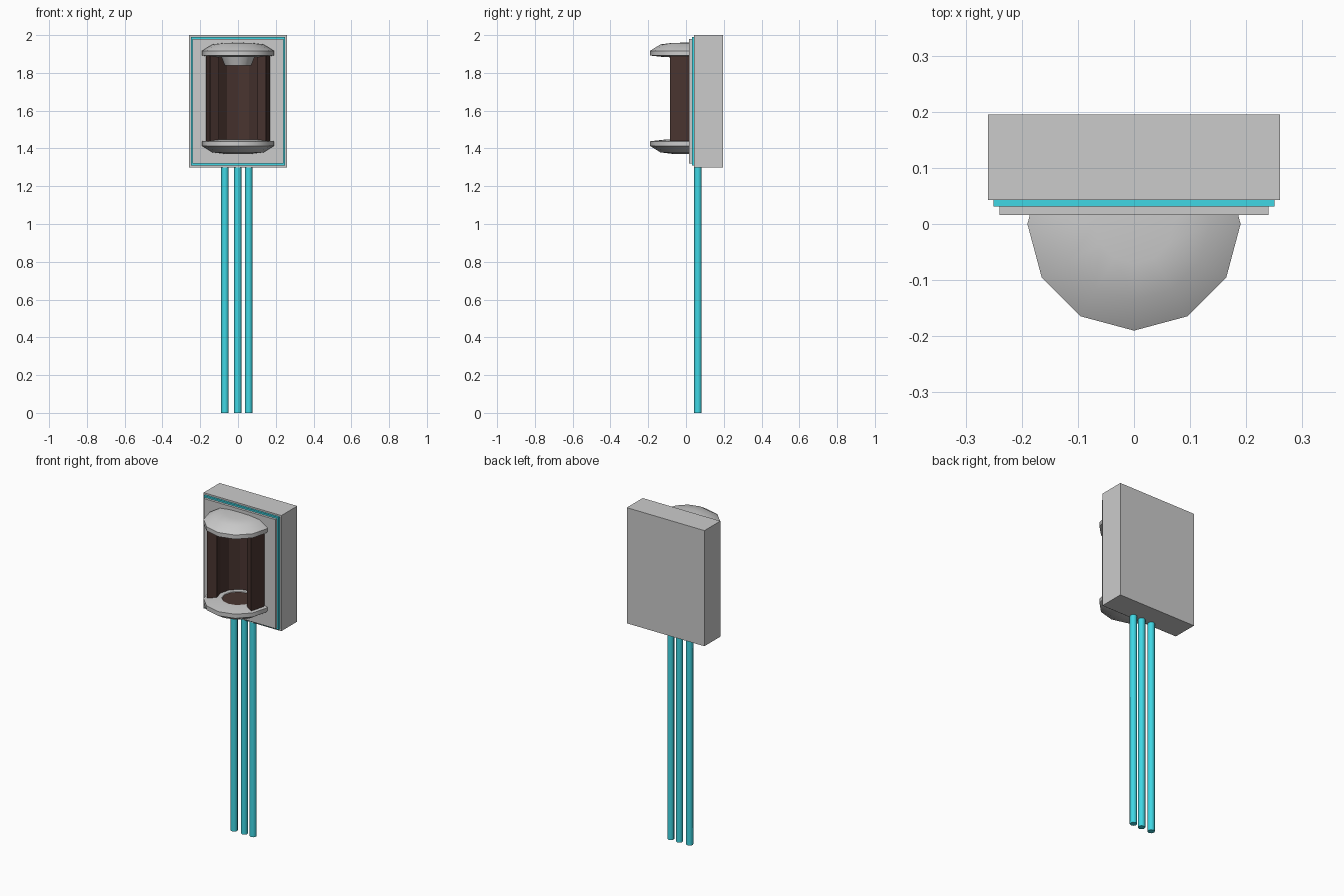
import bpy, bmesh, math

if "Cube" in bpy.data.objects:
    bpy.data.objects.remove(bpy.data.objects["Cube"])

TAU = math.tau


def material(name, rgb):
    m = bpy.data.materials.new(name)
    m.diffuse_color = (*rgb, 1)
    m.use_nodes = True
    m.node_tree.nodes["Principled BSDF"].inputs["Base Color"].default_value = m.diffuse_color
    return m


TEAL = material("teal", (0.05, 0.68, 0.78))
BROWN = material("dark_brown", (0.065, 0.034, 0.029))


def finish(bm, name, mat=None, smooth=None):
    bmesh.ops.recalc_face_normals(bm, faces=bm.faces)
    me = bpy.data.meshes.new(name)
    bm.to_mesh(me)
    bm.free()
    ob = bpy.data.objects.new(name, me)
    bpy.context.collection.objects.link(ob)
    if mat:
        me.materials.append(mat)
    if smooth:
        bpy.ops.object.select_all(action='DESELECT')
        ob.select_set(True)
        bpy.context.view_layer.objects.active = ob
        bpy.ops.object.shade_smooth_by_angle(angle=math.radians(smooth))
    return ob


def box(name, hx, y0, y1, z0, z1, mat=None):
    bm = bmesh.new()
    bmesh.ops.create_cube(bm, size=1)
    for v in bm.verts:
        v.co = (v.co.x * 2 * hx, (y0 + y1) / 2 + v.co.y * (y1 - y0),
                (z0 + z1) / 2 + v.co.z * (z1 - z0))
    return finish(bm, name, mat)


def lathe(name, profile, n=12, centre=(0, 0), mat=None, smooth=None):
    """Spin an (r, z) profile about a vertical axis; r = 0 ends close to a point."""
    bm = bmesh.new()
    vs = [bm.verts.new((r + centre[0], centre[1], z)) for r, z in profile]
    es = [bm.edges.new(p) for p in zip(vs, vs[1:])]
    bmesh.ops.spin(bm, geom=vs + es, cent=(*centre, 0), axis=(0, 0, 1),
                   angle=TAU, steps=n, use_duplicate=False)
    bmesh.ops.remove_doubles(bm, verts=bm.verts, dist=1e-4)
    return finish(bm, name, mat, smooth)


# Housing layers, each opened by a round bay for the lamp chamber
cutter = lathe("bay_cutter", [(0, 1.415), (0.14, 1.415), (0.14, 1.915), (0, 1.915)])
cutter.hide_render = True
cutter.hide_viewport = True
layers = [
    box("housing", 0.26, 0.043, 0.195, 1.30, 2.0),
    box("trim_plate", 0.25, 0.031, 0.044, 1.31, 1.99, TEAL),
    box("face_panel", 0.24, 0.016, 0.032, 1.32, 1.98),
]
for ob in layers:
    mod = ob.modifiers.new("bay", 'BOOLEAN')
    mod.operation = 'DIFFERENCE'
    mod.solver = 'EXACT'
    mod.object = cutter

# Domed end caps, mirrored about the chamber's middle height
MID = 1.665
CAP = [(0, 0.295), (0.07, 0.294), (0.135, 0.286), (0.19, 0.252),
       (0.19, 0.227), (0.11, 0.218), (0.09, 0.218), (0.085, 0.224), (0, 0.224)]
for name, s in (("top_cap", 1), ("bottom_cap", -1)):
    lathe(name, [(r, MID + s * z) for r, z in CAP], smooth=40)

# Lamp nozzle above, dark lens below
lathe("nozzle", [(0, 1.89), (0.09, 1.89), (0.07, 1.84), (0, 1.84)], smooth=30)
lathe("lens", [(0, 1.43), (0.088, 1.43), (0.088, 1.444), (0, 1.444)], mat=BROWN)

# Curved chamber wall, open across the front third
bm = bmesh.new()
section = [bm.verts.new((r * math.cos(-TAU / 12), r * math.sin(-TAU / 12), z))
           for r, z in ((0.117, 1.43), (0.17, 1.43), (0.17, 1.9), (0.117, 1.9))]
face = bm.faces.new(section)
start = face.copy()
bmesh.ops.spin(bm, geom=[face], cent=(0, 0, 0), axis=(0, 0, 1),
               angle=TAU * 8 / 12, steps=8, use_duplicate=False)
bmesh.ops.remove_doubles(bm, verts=bm.verts, dist=1e-4)
finish(bm, "chamber_wall", BROWN)

# Three standing pipes
for i, x in enumerate((-0.069, -0.001, 0.057)):
    lathe(f"pipe_{i + 1}", [(0, 0), (0.02, 0), (0.02, 1.31), (0, 1.31)], n=8,
          centre=(x, 0.063), mat=TEAL, smooth=50)
